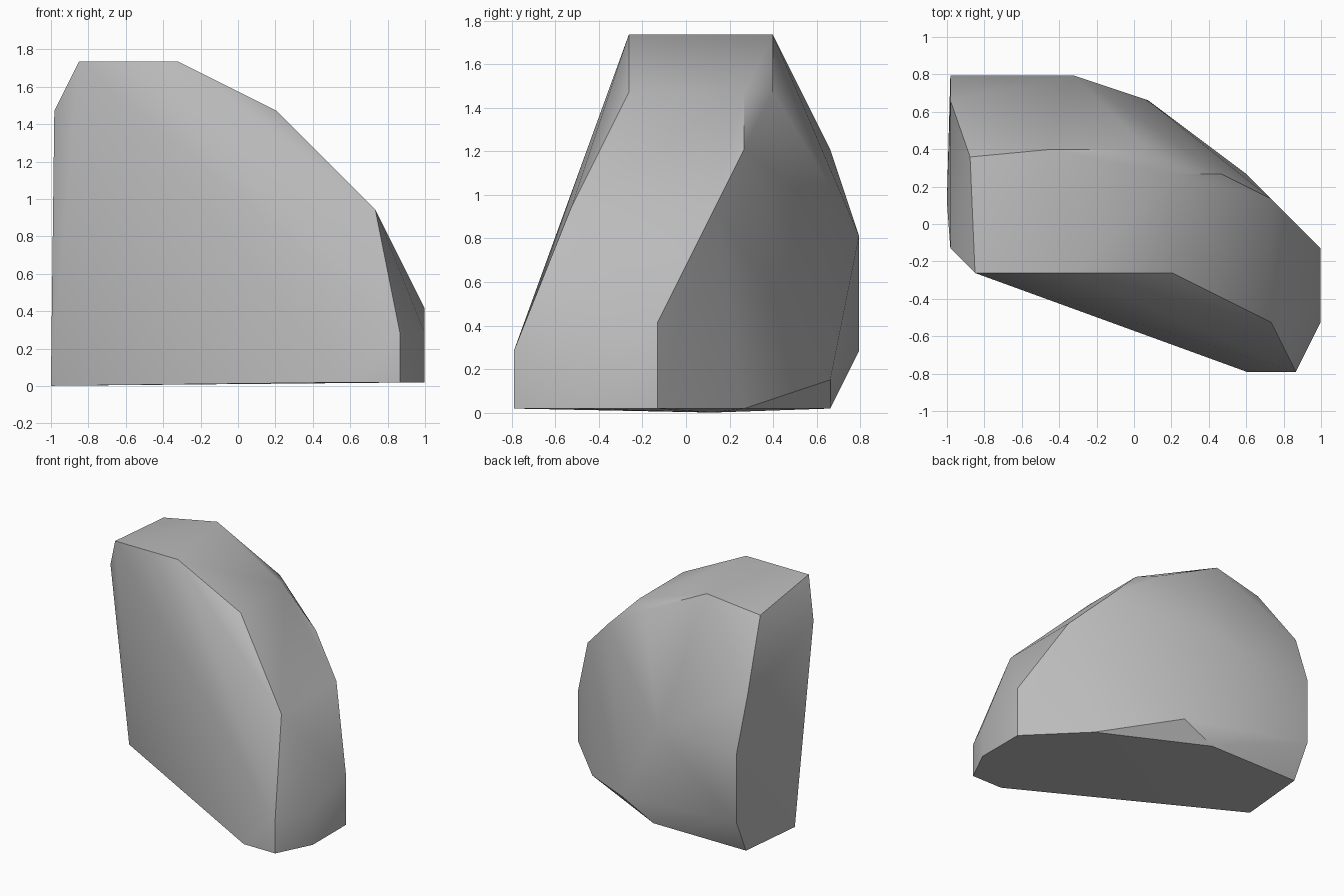
import bpy
import bmesh
from mathutils import Vector

default_cube = bpy.data.objects.get("Cube")
if default_cube:
    bpy.data.objects.remove(default_cube, do_unlink=True)


def make_material(name, colour):
    material = bpy.data.materials.new(name)
    material.use_nodes = True
    material.diffuse_color = colour
    shader = material.node_tree.nodes["Principled BSDF"]
    shader.inputs["Base Color"].default_value = colour
    return material


def make_hull(name, corners, material):
    """Wrap a convex skin around the corners and shade it."""
    mesh = bpy.data.meshes.new(name)
    bm = bmesh.new()
    for corner in corners:
        bm.verts.new(corner)
    bmesh.ops.convex_hull(bm, input=bm.verts[:])
    loose = [v for v in bm.verts if not v.link_faces]
    bmesh.ops.delete(bm, geom=loose, context="VERTS")
    bmesh.ops.recalc_face_normals(bm, faces=bm.faces[:])
    bm.to_mesh(mesh)
    bm.free()
    mesh.materials.append(material)
    obj = bpy.data.objects.new(name, mesh)
    bpy.context.collection.objects.link(obj)
    bpy.ops.object.select_all(action="DESELECT")
    bpy.context.view_layer.objects.active = obj
    obj.select_set(True)
    bpy.ops.object.shade_smooth_by_angle()
    return obj


# Chiselled corners of the boulder, in steps of a coarse carving grid
STEP = 0.132
ORIGIN = Vector((-0.982, -0.79, 0.02))

front_rim = [(1, 4, 13), (5, 4, 13), (9, 4, 11), (13, 2, 7), (14, 0, 2)]
top_back_rim = [(0.8, 8.7, 12.5), (4, 9, 13), (8, 9, 11), (9, 8, 11),
                (11, 8, 9), (13, 7, 7)]
right_end = [(15, 2, 2), (15, 2, 0), (15, 5, 3), (15, 5, 0)]
left_end = [(0, 5, 11), (0, 11, 9), (0, 12, 6), (0, 12, 2)]
back_bulge = [(5, 12, 6), (8, 11, 1)]
base = [(12, 0, 0), (14, 0, 0), (12, 8, 0), (6, 11, 0), (0.1, 11, 0),
        (-0.14, 6.9, -0.14)]

corners = [ORIGIN + STEP * Vector(point)
           for ring in (front_rim, top_back_rim, right_end, left_end,
                        back_bulge, base)
           for point in ring]

stone_grey = make_material("stone_grey", (0.5, 0.5, 0.5, 1.0))
make_hull("boulder", corners, stone_grey)
